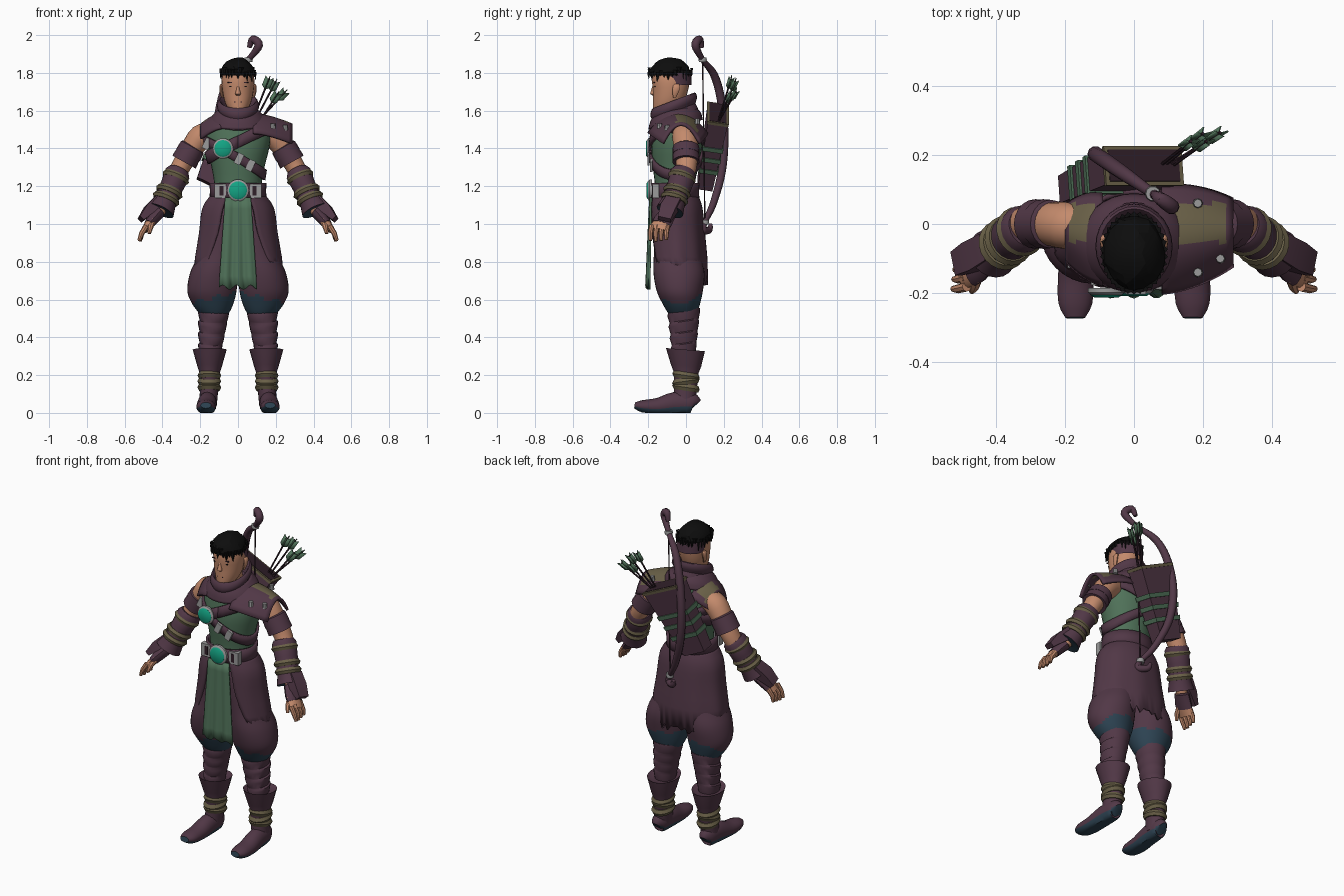
import bpy, bmesh, math, random
from mathutils import Vector, Matrix

random.seed(4)
if "Cube" in bpy.data.objects:
    bpy.data.objects.remove(bpy.data.objects["Cube"], do_unlink=True)
X, Y, Z = Vector((1, 0, 0)), Vector((0, 1, 0)), Vector((0, 0, 1))


def colour(name, *rgb):
    m = bpy.data.materials.new(name)
    m.use_nodes = True
    m.diffuse_color = (*rgb, 1)
    m.node_tree.nodes["Principled BSDF"].inputs["Base Color"].default_value = (*rgb, 1)
    return m


PLUM = colour("plum leather", .083, .039, .062)
DARK = colour("dark plum", .03, .014, .022)
GREEN = colour("green cloth", .08, .168, .1)
SKIN = colour("skin", .55, .255, .15)
OLIVE = colour("olive strap", .14, .115, .062)
BLUE = colour("blue lining", .026, .056, .085)
BLACK = colour("black hair", .004, .004, .004)
SILVER = colour("silver", .33, .33, .33)
GEM = colour("teal gem", .007, .37, .23)


def put(name, verts, faces, mats, rule=None, mirror=False, solid=0, angle=40):
    """Make a mesh object; rule picks the material slot from face centre and normal."""
    me = bpy.data.meshes.new(name)
    me.from_pydata([(v[0], v[1], max(v[2], 0)) for v in verts], [], faces)
    bm = bmesh.new()
    bm.from_mesh(me)
    bmesh.ops.recalc_face_normals(bm, faces=bm.faces)
    bm.to_mesh(me)
    bm.free()
    ob = bpy.data.objects.new(name, me)
    bpy.context.collection.objects.link(ob)
    for m in mats if isinstance(mats, list) else [mats]:
        me.materials.append(m)
    if rule:
        for p in me.polygons:
            p.material_index = int(rule(p.center, p.normal))
    bpy.ops.object.select_all(action='DESELECT')
    ob.select_set(True)
    bpy.context.view_layer.objects.active = ob
    bpy.ops.object.shade_smooth_by_angle(angle=math.radians(angle))
    if solid:
        s = ob.modifiers.new("thickness", 'SOLIDIFY')
        s.thickness, s.offset = solid, 0
    if mirror:
        ob.modifiers.new("mirror", 'MIRROR')


def smooth(rings, k):
    """Catmull-Rom subdivision of a list of rings."""
    out, last = [], len(rings) - 1
    for i in range(last):
        a, b, c, d = (rings[min(max(i + j, 0), last)] for j in (-1, 0, 1, 2))
        for s in range(k):
            t = s / k
            out.append([q + t * (r - p + t * (2*p - 5*q + 4*r - w + t * (3*(q - r) + w - p))) / 2
                        for p, q, r, w in zip(a, b, c, d)])
    return out + [list(rings[-1])]


def loft(name, rings, mats, n=20, ref=None, sub=1, phase=0, tilt=0, caps=True, **kw):
    """Skin elliptical rings (x, y, z, rx, ry); horizontal unless ref is given."""
    rings = smooth(rings, sub)
    cs = [Vector(r[:3]) for r in rings]
    verts, faces = [], []
    for i, (c, r) in enumerate(zip(cs, rings)):
        side, up = X, Y
        if ref:
            t = (cs[min(i + 1, len(cs) - 1)] - cs[max(i - 1, 0)]).normalized()
            side = t.cross(ref).normalized()
            up = side.cross(t)
        for j in range(n):
            a = math.tau * j / n + phase
            v = c + side * r[3] * math.cos(a) + up * r[4] * math.sin(a)
            verts.append(v + Z * tilt * (v - c).y)
    for i in range(len(cs) - 1):
        for j in range(n):
            k = (j + 1) % n
            faces.append((i*n + j, i*n + k, i*n + n + k, i*n + n + j))
    if caps:
        faces += [tuple(range(n)), tuple(range(len(verts) - n, len(verts)))]
    put(name, verts, faces, mats, **kw)


def sheet(name, fn, nu, nv, mats, **kw):
    """Grid surface from fn(u, v) with u, v in 0..1."""
    verts = [fn(i / nu, j / nv) for j in range(nv + 1) for i in range(nu + 1)]
    w = nu + 1
    faces = [(j*w + i, j*w + i + 1, j*w + w + i + 1, j*w + w + i) for j in range(nv) for i in range(nu)]
    put(name, verts, faces, mats, **kw)


def band(name, p, q, r, mat, **kw):
    mid = [(a + b) / 2 for a, b in zip(p, q)]
    loft(name, [(*p, r * .94, r * .94), (*mid, r * 1.06, r * 1.06), (*q, r * .94, r * .94)], mat, ref=Y, **kw)


def disc(name, x, y, z, r, depth, mat, n=24):
    loft(name, [(x, y, z, r, r), (x, y - depth * .6, z, r, r), (x, y - depth, z, r * .8, r * .8)], mat, n=n, ref=Z)


def block(name, loc, size, mat, turn=0, **kw):
    m = Matrix.Translation(loc) @ Matrix.Rotation(turn, 4, 'Y')
    ends = (-.5, .5)
    vs = [m @ Vector((a * size[0], b * size[1], c * size[2])) for a in ends for b in ends for c in ends]
    put(name, vs, [(0, 1, 3, 2), (4, 5, 7, 6), (0, 1, 5, 4), (2, 3, 7, 6), (0, 2, 6, 4), (1, 3, 7, 5)], mat, **kw)


# Torso, straps and belt
TORSO = [(0, -.06, 1.08, .13, .11), (0, -.06, 1.2, .125, .105), (0, -.055, 1.3, .14, .12),
         (0, -.05, 1.4, .165, .133), (0, -.045, 1.48, .172, .128), (0, -.045, 1.54, .15, .115), (0, -.05, 1.6, .07, .07)]
loft("tunic", TORSO, GREEN, n=28, sub=3)


def around(a, z, grow):
    """Point on the torso at angle a from the front."""
    for p, q in zip(TORSO, TORSO[1:]):
        if z <= q[2]:
            break
    t = (z - p[2]) / (q[2] - p[2])
    cy, rx, ry = (p[i] + t * (q[i] - p[i]) for i in (1, 3, 4))
    return Vector(((rx + grow) * math.sin(a), cy - (ry + grow) * math.cos(a), z))


def strap(name, z, slope, height, grow):
    sheet(name, lambda u, v: around(math.tau * u, z + slope * math.sin(math.tau * u) + height * (v - .5), grow),
          40, 2, PLUM, solid=.014)


strap("bandolier", 1.35, -.09, .055, .008)
strap("shoulder_strap", 1.435, .085, .065, .01)
strap("belt", 1.175, 0, .085, .016)
for x, z in ((-.14, 1.425), (.005, 1.345), (.065, 1.31)):
    block("strap_buckle", around(math.asin(x / .16), z, .02), (.035, .012, .06), SILVER, turn=.45)
block("belt_plate", (.092, -.16, 1.175), (.065, .034, .075), SILVER, mirror=True)
block("belt_plate_gap", (.088, -.176, 1.175), (.02, .008, .05), DARK, mirror=True)
for name, x, y, z, r in (("chest", -.08, -.185, 1.4, .054), ("belt", 0, -.18, 1.178, .058)):
    disc(name + "_medallion_rim", x, y, z, r, .022, SILVER)
    disc(name + "_medallion_gem", x, y - .012, z, r * .82, .016, GEM)

# Collar, mantle and shoulder plates
loft("mantle", [(0, -.055, 1.525, .155, .138), (0, -.055, 1.565, .135, .128), (0, -.06, 1.6, .1, .1)],
     PLUM, n=32, sub=3, tilt=.18, caps=False, solid=.012)
loft("scarf_collar", [(0, -.065, 1.54, .105, .12), (0, -.065, 1.565, .116, .128), (0, -.065, 1.595, .1, .115),
                      (0, -.065, 1.62, .112, .124), (0, -.065, 1.65, .104, .116), (0, -.065, 1.648, .09, .1),
                      (0, -.065, 1.59, .075, .08)], PLUM, n=28, sub=2, tilt=.38)


def shoulder(name, start, width, fall, length, droop, edge):
    def plate(u, v):
        y = v * 2 - 1
        return (start + width * u, -.045 + .02 * u + length * y * (1 - .38 * u * u),
                1.58 - fall * u ** 1.6 - droop * y * y)
    sheet(name, plate, 10, 16, [PLUM, OLIVE], solid=.014,
          rule=lambda c, n: .11 < abs(c.x) < edge and -.05 < c.y < .055)


shoulder("left_shoulder_plate", .08, .205, .055, .155, .1, .262)
shoulder("right_shoulder_strap", -.09, -.105, .055, .13, .075, .18)
for x, y, z in ((.185, -.14, 1.505), (.25, -.1, 1.495), (.185, .06, 1.53)):
    loft("plate_stud", [(x, y, z, .015, .015), (x, y, z + .028, .012, .012)], SILVER, n=8)

# Head
loft("neck", [(0, -.05, 1.5, .06, .06), (0, -.06, 1.66, .058, .06)], SKIN)
loft("head", [(0, -.13, 1.587, .024, .03), (0, -.118, 1.6, .045, .055), (0, -.095, 1.64, .068, .08),
              (0, -.083, 1.7, .082, .092), (0, -.08, 1.77, .086, .099), (0, -.08, 1.83, .066, .08),
              (0, -.08, 1.855, .03, .04)], SKIN, n=24, sub=3)
loft("nose", [(0, -.165, 1.745, .006, .008), (0, -.172, 1.71, .01, .013), (0, -.176, 1.688, .015, .015),
              (0, -.165, 1.678, .01, .008)], SKIN, n=10)
loft("ear", [(.082, -.06, 1.67, .006, .008), (.089, -.055, 1.7, .009, .018), (.089, -.05, 1.73, .009, .02),
             (.086, -.05, 1.742, .004, .01)], SKIN, n=10, sub=2, mirror=True)
block("eye", (.034, -.164, 1.728), (.022, .008, .007), BLACK, mirror=True)
block("eyebrow", (.036, -.167, 1.748), (.038, .008, .005), DARK, mirror=True)
block("mouth", (0, -.169, 1.645), (.04, .008, .005), DARK)
loft("shaved_sides", [(0, -.05, 1.735, .082, .08), (0, -.065, 1.8, .088, .093)], PLUM, caps=False, n=24)

# Cropped hair with ragged tufts
bm = bmesh.new()
bmesh.ops.create_icosphere(bm, subdivisions=3, radius=1)
bmesh.ops.delete(bm, geom=[v for v in bm.verts if v.co.z < -.12], context='VERTS')
for v in bm.verts:
    k = 1 + random.uniform(0, .08)
    v.co = Vector((v.co.x * .088 * k, v.co.y * .108 * k - .084, v.co.z * .092 * k + 1.787))
hv, hf = [v.co.copy() for v in bm.verts], [tuple(v.index for v in f.verts) for f in bm.faces]
bm.free()
for i in range(34):
    a = math.tau * i / 34
    out = Vector((math.sin(a), -math.cos(a), 0))
    base = Vector((out.x * .084, out.y * .106 - .084, 1.8 + random.uniform(0, .03)))
    side = out.cross(Z) * .016
    s = len(hv)
    hv += [base - side, base + side, base + out * .015, base + out * .01 - Z * random.uniform(.025, .055)]
    hf += [(s, s + 1, s + 2), (s, s + 2, s + 3), (s + 1, s + 3, s + 2), (s, s + 3, s + 1)]
put("hair", hv, hf, BLACK, angle=15)

# Arms, sleeves, bracers and hands
loft("arm", [(.14, -.01, 1.48, .055, .06), (.195, -.005, 1.462, .066, .068), (.25, 0, 1.39, .058, .062),
             (.31, 0, 1.29, .05, .054), (.36, -.04, 1.18, .048, .05), (.42, -.09, 1.06, .03, .03)],
     SKIN, ref=Y, sub=3, mirror=True)
for i in range(2):
    p = Vector((.238, 0, 1.412)) + i * Vector((.022, 0, -.038))
    loft("sleeve_band", [(*p, .058, .062), (*(p + Vector((.003, 0, -.005))), .068, .07),
                         (*(p + Vector((.026, 0, -.046))), .071, .072)], PLUM, ref=Y, mirror=True)
loft("bracer", [(.312, -.008, 1.285, .055, .058), (.32, -.014, 1.268, .068, .07), (.35, -.035, 1.2, .062, .066),
                (.385, -.065, 1.12, .06, .062), (.41, -.085, 1.07, .075, .074), (.407, -.082, 1.075, .04, .04)],
     [PLUM, BLUE], ref=Y, mirror=True, rule=lambda c, n: n.z < -.6 and c.z < 1.09)
for t in (.14, .5, .68):
    p = Vector((.31, -.007, 1.29)).lerp(Vector((.405, -.08, 1.08)), t)
    band("bracer_wrap", p, p + Vector((.012, -.009, -.028)), .071, OLIVE, mirror=True)
loft("hand_plate", [(.415, -.065, 1.12, .05, .055), (.47, -.095, 1.075, .04, .06), (.515, -.115, 1.025, .02, .05)],
     PLUM, n=4, ref=Y, phase=math.pi / 4, mirror=True)
loft("palm", [(.42, -.09, 1.06, .03, .04), (.46, -.125, 1.015, .026, .05), (.497, -.14, .965, .018, .05)],
     SKIN, n=12, ref=Y, mirror=True)
loft("glove", [(.42, -.09, 1.06, .033, .044), (.455, -.12, 1.02, .03, .053), (.472, -.13, .998, .026, .053)],
     PLUM, n=12, ref=Y, mirror=True)
for i in range(4):
    y = -.182 + .028 * i
    loft("finger", [(.485, y, .99, .015, .014), (.51, y - .006, .95, .014, .013),
                    (.524 - .003 * i, y - .006, .908 + .004 * abs(i - 1), .009, .009)], SKIN, n=8, ref=Y, mirror=True)
loft("thumb", [(.45, -.14, 1.02, .018, .018), (.462, -.18, .985, .015, .015), (.47, -.195, .95, .009, .009)],
     SKIN, n=8, ref=X, mirror=True)

# Coat skirt, tabard and trousers
COAT = smooth([(1.15, .14, .12, -.06, .4), (1.08, .185, .137, -.055, .45), (.95, .203, .145, -.05, .55),
               (.78, .232, .152, -.042, .8)], 3)


def skirt(u, v):
    z, rx, ry, cy, gap = COAT[round(v * (len(COAT) - 1))]
    a = gap + u * (math.tau - 2 * gap)
    fold = 1 + .015 * v * math.sin(a * 9)
    back = -.09 * (1 - math.cos(a)) / 2
    return (rx * fold * math.sin(a), cy - ry * fold * math.cos(a),
            z + (random.uniform(-.02, .03) + back if v > .99 else 0))


sheet("coat_skirt", skirt, 48, len(COAT) - 1, PLUM, solid=.012)
sheet("tabard", lambda u, v: ((u * 2 - 1) * (.068 + .032 * v), -.188 - .014 * v + .007 * math.cos(u * 19) * (.3 + v),
                              1.14 - .475 * v + .012 * math.sin(u * 17) * (v > .99)), 20, 8, GREEN, solid=.01)
loft("trouser_leg", [(.08, -.06, 1.1, .08, .09), (.085, -.06, 1, .095, .108), (.1, -.048, .85, .108, .122),
                     (.127, -.037, .74, .127, .135), (.138, -.033, .645, .13, .122), (.134, -.025, .58, .11, .1),
                     (.127, -.018, .53, .08, .078), (.125, -.015, .515, .06, .065)], [PLUM, BLUE], n=32, sub=5, mirror=True,
     rule=lambda c, n: n.z < -.55 or c.z < .605 + .2 * (.15 - c.x) + .35 * max(c.y, 0) + .012 * math.sin(c.x * 70))

# Layered leg wraps, boots and feet
leg = []
for i, step in enumerate((.07, .06, .06, .06)):
    z, x, r = .31 + .06 * i, .147 - .006 * i, .056 + .006 * i
    leg += [(x, -.01, z, r, r + .004), (x, -.012, z + step * .6, r + .008, r + .013), (x, -.01, z + .054, r + .009, r + .009)]
loft("leg_wrap", leg, PLUM, mirror=True, tilt=.15)
loft("boot", [(.16, -.01, .04, .048, .055), (.153, -.003, .12, .048, .06), (.15, 0, .21, .053, .064),
              (.15, 0, .25, .066, .08), (.15, -.003, .335, .09, .103), (.15, -.003, .32, .07, .08)],
     PLUM, mirror=True, tilt=-.08)
for i, z in enumerate((.135, .168, .198)):
    loft("boot_wrap", [(.152, 0, z - .018, .054, .064), (.152, 0, z, .063, .073), (.152, 0, z + .018, .054, .064)],
         OLIVE, tilt=.15 * (i % 2 * 2 - 1), mirror=True)
loft("foot", [(.16, .05, .04, .025, .035), (.16, .03, .05, .044, .056), (.163, -.06, .05, .05, .06),
              (.168, -.15, .034, .052, .045), (.17, -.23, .035, .049, .033), (.17, -.272, .04, .028, .016)],
     [PLUM, BLUE], ref=Z, sub=3, mirror=True, rule=lambda c, n: n.z < -.35 or n.y < -.9)

# Quiver on the back
LOW, TOP = Vector((-.15, .1, 1.21)), Vector((.025, .168, 1.58))


def quiver(name, a, b, grow, mat):
    rings = [(*LOW.lerp(TOP, t), (.075 + .045 * t + grow) * 1.41, (.04 + .014 * t + grow) * 1.41) for t in (a, b)]
    loft(name, rings, mat, n=4, ref=Y, phase=math.pi / 4)


quiver("quiver", 0, 1, 0, PLUM)
quiver("quiver_rim", .98, 1.02, .004, OLIVE)
quiver("quiver_mouth", .9, 1.025, -.008, DARK)
for t in (.25, .42, .58):
    quiver("quiver_sash", t, t + .06, .007, GREEN)

# Arrows with crossed feathers
for i, tip in enumerate(((.165, .24, 1.77), (.2, .262, 1.755), (.25, .265, 1.7), (.21, .24, 1.69))):
    tip, foot = Vector(tip), Vector((.07 + .012 * i, .165, 1.53))
    d = (tip - foot).normalized()
    loft("arrow_shaft", [(*foot, .005, .005), (*tip, .005, .005)], DARK, n=6, ref=Y)
    s = d.cross(Y).normalized() * .023
    for w in (s, s.cross(d) * .7):
        a, b = tip - d * .065, tip - d * .01
        put("arrow_feather", [a, a + w + d * .02, b + w + d * .02, b, b - w + d * .02, a - w + d * .02],
            [(0, 1, 2, 3), (0, 3, 4, 5)], GREEN, solid=.005)

# Recurve bow with curled tips
CURVE = [(.085, 1.935, .012), (.072, 1.978, .02), (.05, 1.945, .022), (.088, 1.87, .015), (.148, 1.79, .021),
         (.185, 1.66, .023), (.203, 1.47, .023), (.19, 1.28, .022), (.145, 1.11, .019), (.1, 1.01, .015),
         (.092, .968, .02), (.122, .968, .018), (.132, 1, .01)]
bow = [(.11 - 1.45 * (y - .05), y, z, r, r) for y, z, r in CURVE]
loft("bow", bow, PLUM, n=10, ref=Y, sub=5)
for i in (3, 9):
    x, y, z = bow[i][:3]
    band("bow_ring", (x, y, z - .012), (x, y, z + .012), .022, SILVER, n=10)
loft("bow_string", [(*bow[3][:3], .004, .004), (*bow[9][:3], .004, .004)], DARK, n=6, ref=Y)
